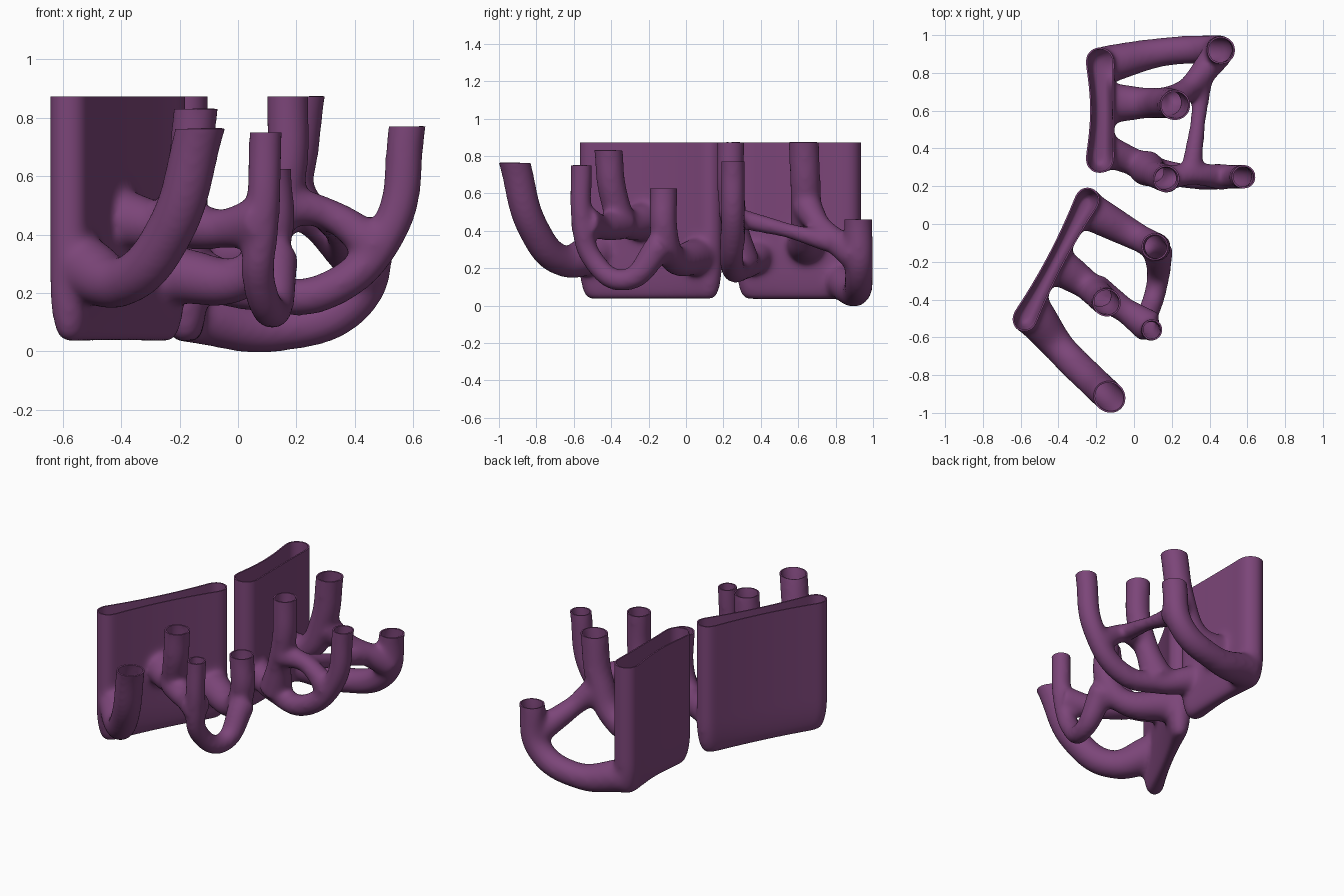
import bpy, bmesh, math
from mathutils import Vector

if "Cube" in bpy.data.objects:
    bpy.data.objects.remove(bpy.data.objects["Cube"])

RIM = 0.873
mat = bpy.data.materials.new("purple_glaze")
mat.diffuse_color = (0.2, 0.06, 0.19, 1)
mat.use_nodes = True
mat.node_tree.nodes["Principled BSDF"].inputs["Base Color"].default_value = mat.diffuse_color


def tube(r, is_open, *path):
    """Solid tube along a smooth path, flared at its root; open tubes run past their rim."""
    pts = [Vector(p) for p in path]
    if is_open:
        pts.append(pts[-1] + (pts[-1] - pts[-2]).normalized() * .08)
    cu = bpy.data.curves.new("tube", 'CURVE')
    cu.dimensions = '3D'
    cu.bevel_depth = 1.0
    cu.bevel_resolution = 6
    cu.use_fill_caps = True
    sp = cu.splines.new('BEZIER')
    sp.bezier_points.add(len(pts) - 1)
    for i, (bp, p) in enumerate(zip(sp.bezier_points, pts)):
        bp.co = p
        root = i == 0 or (i == len(pts) - 1 and not is_open)
        bp.radius = r * (1.35 if root else 1)
        bp.handle_left_type = bp.handle_right_type = 'AUTO'
    ob = bpy.data.objects.new("tube", cu)
    bpy.context.collection.objects.link(ob)
    return ob


def pocket(cx, cy, direction, half, r, pinch, bow):
    """Flat upright vessel: pinched, slightly bowed stadium lofted from a rounded foot."""
    d = Vector(direction).normalized()
    n = Vector((-d.y, d.x))
    s = half - r
    outline = []
    for sign in (1, -1):
        for i in range(13):
            a = math.pi * (i / 12 - .5)
            outline.append((sign * (s + r * math.cos(a)), sign * r * math.sin(a)))
        for i in range(1, 12):
            t = 1 - i / 6
            outline.append((sign * s * t, sign * (r - pinch * (1 - t * t))))
    bm = bmesh.new()
    rings = []
    for i in range(8):
        a = min(i / 6, 1) * math.pi / 2
        z = .035 + .2 * (1 - math.cos(a)) if i < 7 else RIM + .08
        k = 1 - .05 * (1 - math.sin(a)) / half
        w = .45 + .55 * math.sin(a)
        ring = []
        for u, v in outline:
            v = v * w + bow * math.cos(math.pi * u / half)
            ring.append(bm.verts.new((cx + d.x * u * k + n.x * v, cy + d.y * u * k + n.y * v, z)))
        rings.append(ring)
    for lo, hi in zip(rings, rings[1:]):
        for i in range(len(lo)):
            bm.faces.new((lo[i - 1], lo[i], hi[i], hi[i - 1]))
    bm.faces.new(rings[0][::-1])
    bm.faces.new(rings[-1])
    me = bpy.data.meshes.new("pocket")
    bm.to_mesh(me)
    bm.free()
    ob = bpy.data.objects.new("pocket", me)
    bpy.context.collection.objects.link(ob)
    return ob


def convert(obs):
    bpy.ops.object.select_all(action='DESELECT')
    for o in obs:
        o.select_set(True)
    bpy.context.view_layer.objects.active = obs[0]
    bpy.ops.object.convert(target='MESH')


def trim(bm, z, near=None):
    """Open the mesh above height z, optionally only near an (x, y) spot."""
    def inside(v):
        return v.co.z > z - .05 and (near is None or (v.co.xy - near).length < .14)
    faces = [f for f in bm.faces if all(inside(v) for v in f.verts)]
    edges = {e for f in faces for e in f.edges}
    verts = {v for f in faces for v in f.verts}
    bmesh.ops.bisect_plane(bm, geom=list(verts) + list(edges) + faces, dist=1e-5,
                           plane_co=(0, 0, z), plane_no=(0, 0, 1), clear_outer=True)


def vessel(name, body, tubes):
    """Fuse pocket and tubes, soften the joints, open the rims, hollow out."""
    convert([body] + [tube(*t) for t in tubes])
    bpy.ops.object.join()
    ob = bpy.context.view_layer.objects.active
    ob.name = ob.data.name = name
    rm = ob.modifiers.new("fuse", 'REMESH')
    rm.mode = 'VOXEL'
    rm.voxel_size = 0.012
    sm = ob.modifiers.new("soften", 'SMOOTH')
    sm.factor = 0.5
    sm.iterations = 34
    convert([ob])
    bm = bmesh.new()
    bm.from_mesh(ob.data)
    trim(bm, RIM)
    for t in tubes:
        end = Vector(t[-1])
        if t[1] and end.z < RIM:
            trim(bm, end.z, end.xy)
    bm.to_mesh(ob.data)
    bm.free()
    so = ob.modifiers.new("wall", 'SOLIDIFY')
    so.thickness = 0.009
    so.offset = -1
    convert([ob])
    ob.data.materials.clear()
    ob.data.materials.append(mat)
    bpy.ops.object.shade_smooth_by_angle(angle=math.radians(45))


# rear vessel: low arm, middle riser, front riser, swept arm, ring arch, bridge, branch
vessel("rear_branching_vase", pocket(-.175, .602, (0, 1), .335, .077, .014, -.006), [
    (.077, True, (-.16, .84, .13), (.15, .91, .076), (.41, .925, .19), (.46, .92, .46)),
    (.083, True, (-.15, .64, .32), (.06, .64, .37), (.17, .64, .58), (.217, .63, RIM)),
    (.074, True, (.06, .3, .22), (.11, .265, .4), (.165, .24, .62), (.17, .24, RIM)),
    (.066, True, (-.15, .39, .27), (.08, .3, .2), (.3, .25, .205), (.52, .25, .42), (.58, .25, .77)),
    (.054, False, (.15, .24, .5), (.3, .26, .475), (.47, .25, .36)),
    (.042, False, (.3, .27, .47), (.34, .55, .4), (.36, .76, .34)),
    (.062, False, (.18, .64, .54), (.29, .72, .42), (.45, .91, .26)),
])

# front vessel: inner riser, hanging loop, middle riser, cross branch, leaning arm
vessel("front_branching_vase", pocket(-.413, -.188, (.395, .75), .425, .067, .02, 0), [
    (.075, True, (-.22, .06, .26), (.03, -.075, .26), (.11, -.115, .38), (.11, -.12, .625)),
    (.059, True, (.13, -.13, .33), (.12, -.33, .135), (.07, -.5, .25), (.085, -.555, .45), (.095, -.56, .75)),
    (.078, True, (-.4, -.22, .45), (-.24, -.33, .45), (-.175, -.39, .6), (-.145, -.415, .83)),
    (.068, False, (-.22, -.34, .44), (-.05, -.455, .42), (.09, -.55, .45)),
    (.085, True, (-.54, -.47, .29), (-.39, -.66, .24), (-.23, -.82, .42), (-.13, -.915, .762)),
])
